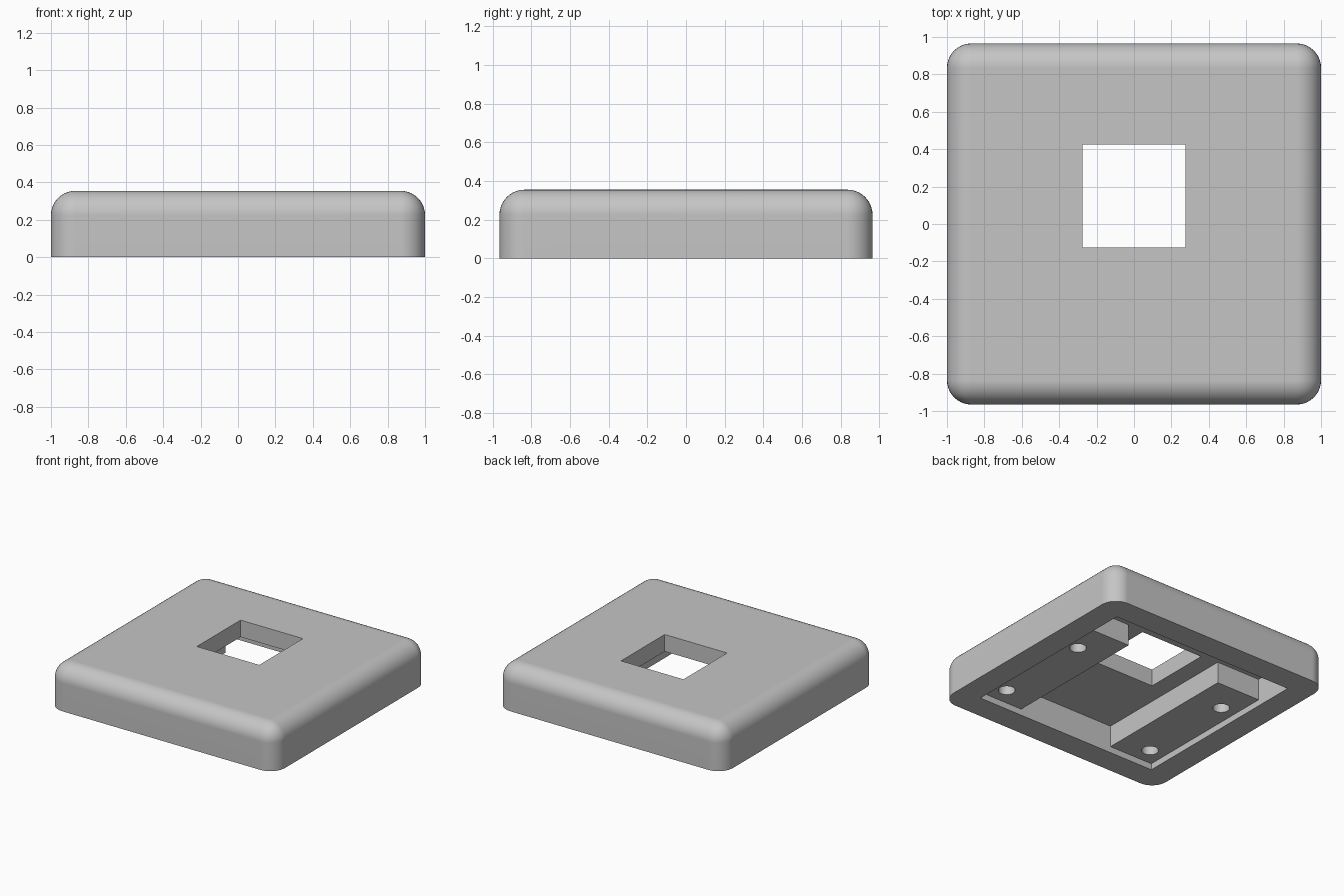
import bpy
import bmesh
import math

old = bpy.data.objects.get("Cube")
if old:
    bpy.data.objects.remove(old, do_unlink=True)

HALF_X, HALF_Y, HEIGHT = 1.0, 0.965, 0.355
ROUND = 0.13
POCKET_X, POCKET_Y = 0.805, 0.765
PAD_X, PAD_END = 0.42, 0.44      # inner side and back end of the screw pads
LIP, FLOOR = 0.05, 0.22          # height of pad faces and pocket ceiling
BELOW = -0.1

grey = bpy.data.materials.new("light grey")
grey.use_nodes = True
colour = (0.56, 0.56, 0.56, 1)
grey.diffuse_color = colour
grey.node_tree.nodes["Principled BSDF"].inputs["Base Color"].default_value = colour


def finish(bm, name):
    mesh = bpy.data.meshes.new(name)
    bmesh.ops.recalc_face_normals(bm, faces=bm.faces)
    bm.to_mesh(mesh)
    bm.free()
    mesh.materials.append(grey)
    obj = bpy.data.objects.new(name, mesh)
    bpy.context.collection.objects.link(obj)
    return obj


def box_mesh(x0, x1, y0, y1, z0, z1):
    bm = bmesh.new()
    bmesh.ops.create_cube(bm, size=1)
    for v in bm.verts:
        v.co.x = x1 if v.co.x > 0 else x0
        v.co.y = y1 if v.co.y > 0 else y0
        v.co.z = z1 if v.co.z > 0 else z0
    return bm


def prism(name, outline, z0, z1):
    bm = bmesh.new()
    face = bm.faces.new([bm.verts.new((x, y, z0)) for x, y in outline])
    top = bmesh.ops.extrude_face_region(bm, geom=[face])["geom"]
    for v in top:
        if isinstance(v, bmesh.types.BMVert):
            v.co.z = z1
    return finish(bm, name)


def cylinder(name, x, y, radius, z0, z1):
    turn = [2 * math.pi * i / 32 for i in range(32)]
    ring = [(x + radius * math.cos(a), y + radius * math.sin(a)) for a in turn]
    return prism(name, ring, z0, z1)


# Cover: slab with rounded upright and top edges, sharp around the base
bm = box_mesh(-HALF_X, HALF_X, -HALF_Y, HALF_Y, 0, HEIGHT)
edges = [e for e in bm.edges if max(v.co.z for v in e.verts) > 0.1]
bmesh.ops.bevel(bm, geom=edges, offset=ROUND, segments=10, profile=0.5,
                affect='EDGES', clamp_overlap=True)
cover = finish(bm, "cover_plate")

# Shallow pocket over the whole underside
cutters = [finish(box_mesh(-POCKET_X, POCKET_X, -POCKET_Y, POCKET_Y, BELOW, LIP),
                  "shallow_pocket_cutter")]

# Deep T-shaped pocket that leaves the two screw pads standing
half = [(PAD_X, -POCKET_Y), (PAD_X, PAD_END), (POCKET_X, PAD_END), (POCKET_X, POCKET_Y)]
outline = half + [(-x, y) for x, y in reversed(half)]
cutters.append(prism("deep_pocket_cutter", outline, BELOW, FLOOR))

# Square window
cutters.append(finish(box_mesh(-0.275, 0.275, -0.125, 0.425, BELOW, 0.5),
                      "window_cutter"))

# Screw holes in the pads
for side in (-1, 1):
    for y in (-0.625, 0.174):
        cutters.append(cylinder("screw_hole_cutter", side * 0.675, y, 0.061, BELOW, 0.24))

# Carve the cover, then discard the cutters
bpy.ops.object.select_all(action='DESELECT')
bpy.context.view_layer.objects.active = cover
cover.select_set(True)
for cutter in cutters:
    cutter.hide_render = True
    cut = cover.modifiers.new("cut", 'BOOLEAN')
    cut.operation = 'DIFFERENCE'
    cut.solver = 'EXACT'
    cut.object = cutter
    bpy.ops.object.modifier_apply(modifier=cut.name)
    bpy.data.objects.remove(cutter, do_unlink=True)

# Smooth rounded edges with flat main faces
bpy.ops.object.shade_smooth_by_angle(angle=math.radians(30))
weighted = cover.modifiers.new("flat_faces", 'WEIGHTED_NORMAL')
weighted.keep_sharp = True
